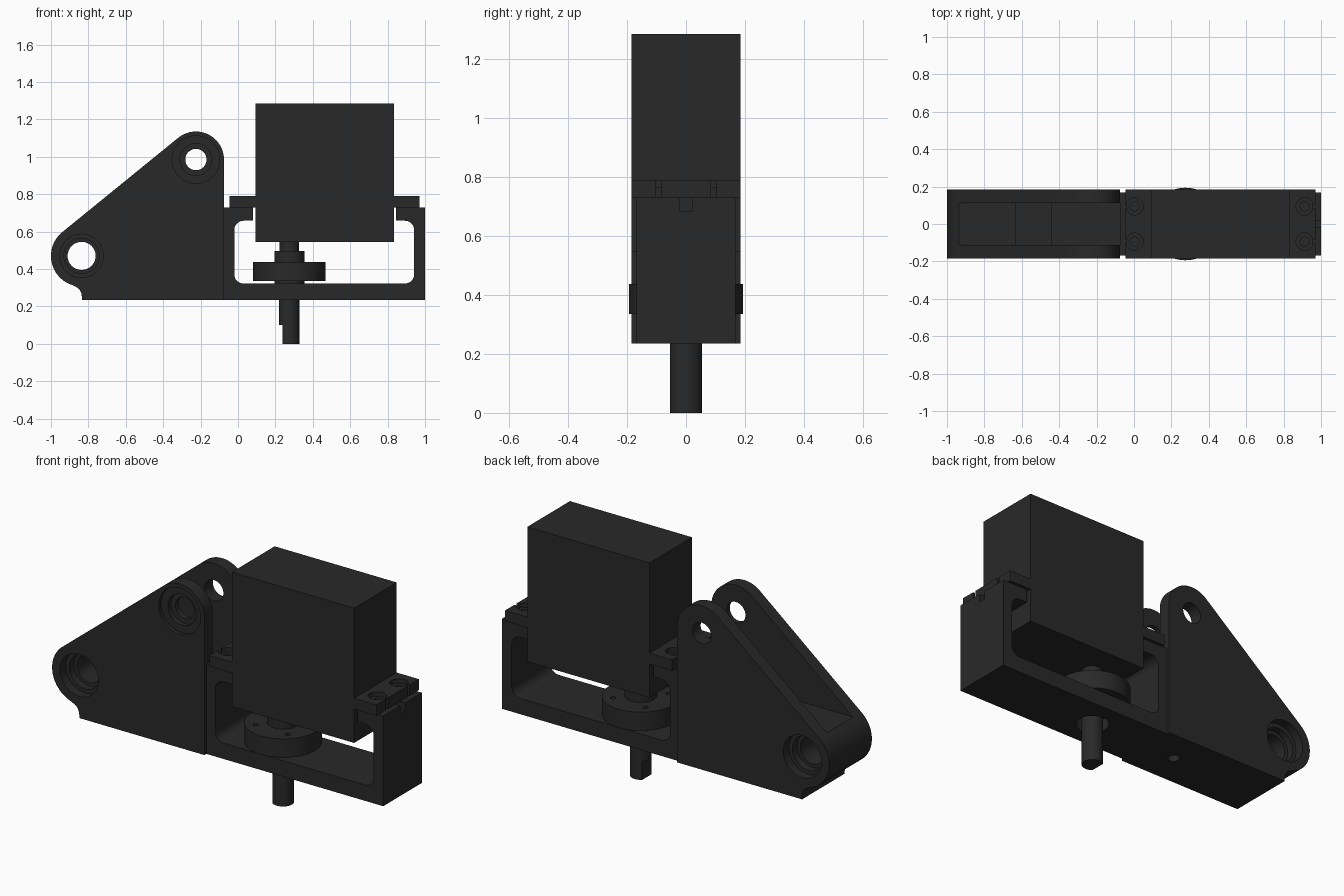
import bpy, bmesh
from math import sin, cos, radians, pi

if "Cube" in bpy.data.objects:
    bpy.data.objects.remove(bpy.data.objects["Cube"])

dark = bpy.data.materials.new("dark_plastic")
dark.diffuse_color = (0.022, 0.022, 0.022, 1)
dark.use_nodes = True
dark.node_tree.nodes["Principled BSDF"].inputs["Base Color"].default_value = dark.diffuse_color


def finish(bm, name):
    bmesh.ops.recalc_face_normals(bm, faces=bm.faces)
    me = bpy.data.meshes.new(name)
    bm.to_mesh(me)
    bm.free()
    ob = bpy.data.objects.new(name, me)
    bpy.context.collection.objects.link(ob)
    me.materials.append(dark)
    return ob


def prism(name, pts, y0, y1):
    """Extrude an xz outline along y."""
    bm = bmesh.new()
    f = bm.faces.new([bm.verts.new((x, y0, z)) for x, z in pts])
    r = bmesh.ops.extrude_face_region(bm, geom=[f])
    vs = [v for v in r["geom"] if isinstance(v, bmesh.types.BMVert)]
    bmesh.ops.translate(bm, verts=vs, vec=(0, y1 - y0, 0))
    return finish(bm, name)


def box(name, x0, x1, y0, y1, z0, z1):
    return prism(name, [(x0, z0), (x1, z0), (x1, z1), (x0, z1)], y0, y1)


def arc(cx, cz, r, a0, a1, n=12):
    return [(cx + r * cos(radians(a0 + (a1 - a0) * i / n)),
             cz + r * sin(radians(a0 + (a1 - a0) * i / n))) for i in range(n + 1)]


def rounded(x0, x1, z0, z1, r):
    return (arc(x1 - r, z1 - r, r, 0, 90, 8) + arc(x0 + r, z1 - r, r, 90, 180, 8)
            + arc(x0 + r, z0 + r, r, 180, 270, 8) + arc(x1 - r, z0 + r, r, 270, 360, 8))


def pin_y(name, x, z, r, y0, y1):
    return prism(name, arc(x, z, r, 0, 352.5, 47), y0, y1)


def pin_z(name, x, y, r, z0, z1, n=48):
    ob = prism(name, arc(x, -y, r, 0, 360 - 360 / n, n - 1), z0, z1)
    for v in ob.data.vertices:          # stand the pin upright
        a, b, c = v.co
        v.co = (a, -c, b)
    ob.data.flip_normals()
    bm = bmesh.new()
    bm.from_mesh(ob.data)
    bmesh.ops.recalc_face_normals(bm, faces=bm.faces)
    bm.to_mesh(ob.data)
    bm.free()
    return ob


def cut(ob, *tools):
    for t in tools:
        m = ob.modifiers.new("cut", 'BOOLEAN')
        m.operation, m.solver, m.object = 'DIFFERENCE', 'EXACT', t
        bpy.context.view_layer.objects.active = ob
        bpy.ops.object.modifier_apply(modifier=m.name)
        bpy.data.objects.remove(t)
    return ob


# Triangular fork bracket: outline, central slot, pocket and pivot holes
LX, LZ, UX, UZ, W = -0.836, 0.47, -0.225, 0.985, 0.185
outline = ([(-0.835, 0.235)] + arc(-0.895, 0.252, 0.06, 0, 75.3, 8)
           + arc(LX, LZ, 0.164, 254, 130, 24) + arc(UX, UZ, 0.15, 130, 0, 24)
           + [(-0.075, 0.235)])
bracket = prism("fork_bracket", outline, -W, W)
pocket = box("pocket", -0.63, -0.445, -0.1125, 0.1125, 0.35, 0.7)
cut(bracket,
    box("slot", -0.943, 0, -0.113, 0.113, 0.6, 1.3), pocket,
    pin_y("upper_hole", UX, UZ, 0.057, -0.3, 0.3),
    pin_y("upper_recess", UX, UZ, 0.127, -0.3, -W + 0.02),
    pin_y("upper_step", UX, UZ, 0.085, -0.3, -W + 0.045),
    pin_y("lower_hole", LX, LZ, 0.075, -0.3, 0.3))
for s in (-1, 1):
    for r, d in ((0.116, 0.05), (0.094, 0.09)):
        a, b = sorted((s * 0.3, s * (W - d)))
        cut(bracket, pin_y("lower_recess", LX, LZ, r, a, b))
cut(bracket, pin_z("bottom_hole", -0.26, 0, 0.03, 0.1, 0.4, 24))

# Motor frame with rounded window, open top, shaft hole and cable notch
frame = box("motor_frame", -0.075, 1.0, -0.168, 0.168, 0.235, 0.73)
cut(frame,
    prism("window", rounded(-0.02, 0.942, 0.322, 0.658, 0.05), -0.3, 0.3),
    box("top_gap", 0.08, 0.845, -0.3, 0.3, 0.6, 0.9),
    pin_z("shaft_hole", 0.275, 0, 0.085, 0.1, 0.4),
    box("cable_notch", 0.93, 1.1, -0.02, 0.02, 0.685, 0.8))

# Motor body
box("motor_body", 0.093, 0.835, -W, W, 0.545, 1.285)

# Slotted mounting ears with screws
for side, x0, x1, hx, end in (("left", -0.045, 0.093, 0.003, -0.2),
                              ("right", 0.835, 0.97, 0.912, 1.2)):
    ear = box(side + "_mounting_ear", x0, x1, -W, W, 0.73, 0.79)
    for y in (-0.094, 0.094):
        a, b = sorted((hx, end))
        cut(ear, pin_z("screw_hole", hx, y, 0.046, 0.7, 0.9, 32),
            box("ear_slot", a, b, y - 0.01, y + 0.01, 0.7, 0.9))
        ring = pin_z(side + "_grommet", hx, y, 0.046, 0.725, 0.765, 32)
        cut(ring, pin_z("bore", hx, y, 0.025, 0.74, 0.9, 24))

# Output shaft, hub and drive disc
SX = 0.275
pin_z("motor_spline", SX, 0, 0.052, 0.49, 0.56)
pin_z("hub", SX, 0, 0.08, 0.3, 0.495)
disc = pin_z("drive_disc", SX, 0, 0.194, 0.335, 0.437, 64)
for i in range(4):
    a = pi / 4 + i * pi / 2
    cut(disc, pin_z("disc_hole", SX + 0.14 * cos(a), 0.14 * sin(a), 0.014, 0.3, 0.5, 16))
shaft = pin_z("output_shaft", SX - 0.001, 0, 0.054, 0.0, 0.34)
cut(shaft, box("shaft_flat", 0.1, 0.238, -0.2, 0.2, -0.1, 0.1))

# Smooth the curved walls, keep edges sharp
for ob in bpy.data.objects:
    ob.select_set(True)
bpy.context.view_layer.objects.active = bracket
bpy.ops.object.shade_smooth_by_angle(angle=radians(30))
